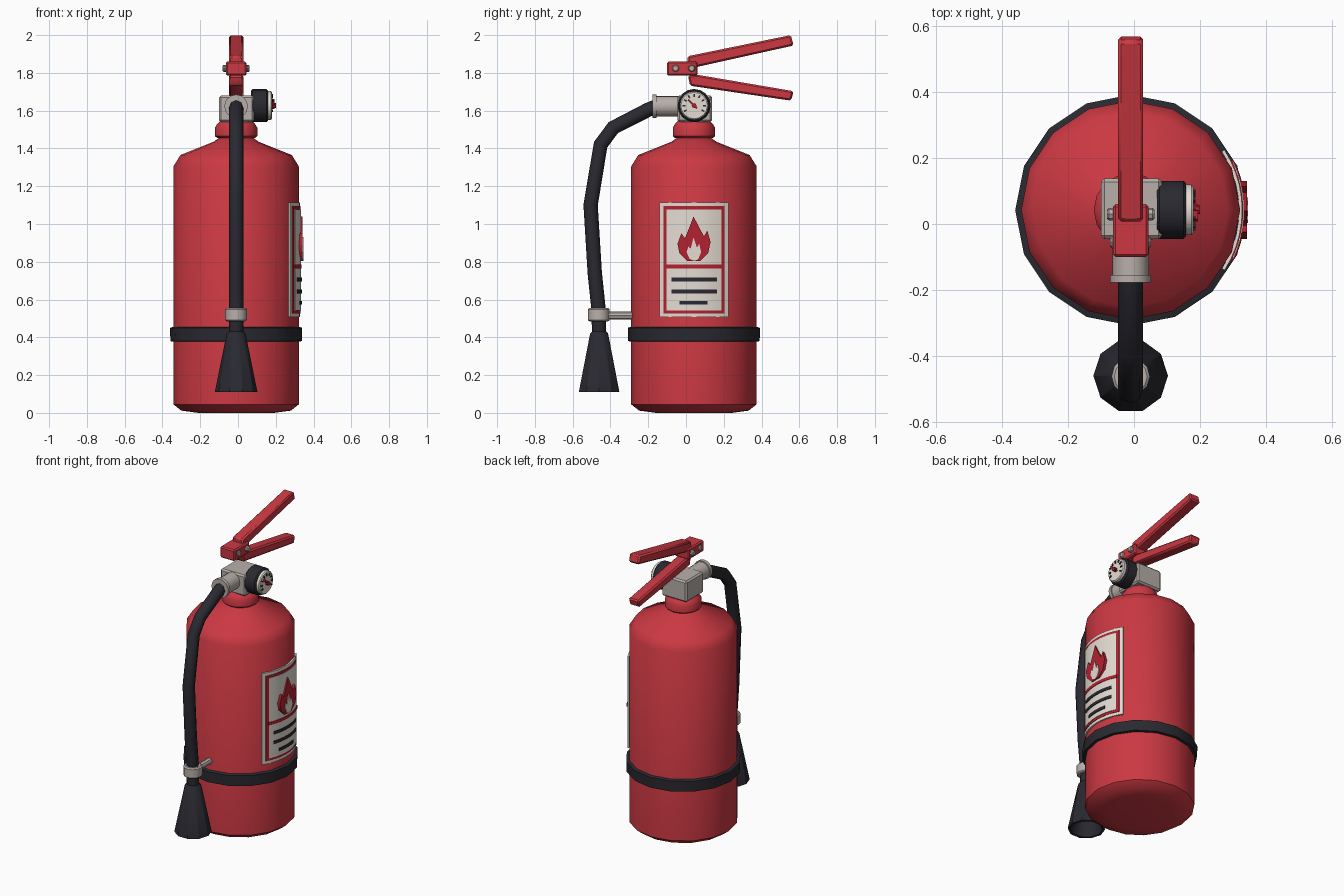
import bpy, bmesh, math

if "Cube" in bpy.data.objects:
    bpy.data.objects.remove(bpy.data.objects["Cube"])

CX, CY = -0.01, 0.042   # axis of the tank


def material(name, rgb):
    m = bpy.data.materials.new(name)
    m.diffuse_color = (*rgb, 1)
    m.use_nodes = True
    m.node_tree.nodes["Principled BSDF"].inputs["Base Color"].default_value = m.diffuse_color
    return m


RED = material("red_paint", (0.60, 0.04, 0.055))
DARK_RED = material("print_red", (0.45, 0.015, 0.03))
BLACK = material("black_rubber", (0.022, 0.022, 0.03))
METAL = material("warm_metal", (0.48, 0.43, 0.40))
CREAM = material("cream", (0.78, 0.72, 0.65))


def finish(name, bm, mat, bevel=0, angle=35):
    bmesh.ops.remove_doubles(bm, verts=bm.verts, dist=1e-5)
    bmesh.ops.recalc_face_normals(bm, faces=bm.faces)
    if bevel:
        bmesh.ops.bevel(bm, geom=bm.edges[:], offset=bevel, segments=1, affect='EDGES')
    me = bpy.data.meshes.new(name)
    bm.to_mesh(me)
    bm.free()
    me.materials.append(mat)
    ob = bpy.data.objects.new(name, me)
    bpy.context.collection.objects.link(ob)
    bpy.ops.object.select_all(action='DESELECT')
    ob.select_set(True)
    bpy.context.view_layer.objects.active = ob
    bpy.ops.object.shade_smooth_by_angle(angle=math.radians(angle))
    return ob


def lathe(name, profile, mat, origin, sides=16, axis='z', angle=35):
    """Spin (radius, height) pairs about an axis through origin; ends are closed."""
    bm = bmesh.new()
    pts = [(0, profile[0][1])] + list(profile) + [(0, profile[-1][1])]
    rings = []
    for r, h in pts:
        ring = []
        for i in range(sides):
            a = 2 * math.pi * i / sides
            c, s = r * math.cos(a), r * math.sin(a)
            p = {'z': (c, s, h), 'x': (h, c, s), 'y': (c, h, s)}[axis]
            ring.append(bm.verts.new([o + q for o, q in zip(origin, p)]))
        rings.append(ring)
    for a, b in zip(rings, rings[1:]):
        for i in range(sides):
            j = (i + 1) % sides
            bm.faces.new((a[i], a[j], b[j], b[i]))
    return finish(name, bm, mat, angle=angle)


def prism(name, outline, x0, x1, mat, bevel=0):
    """Extrude a (y, z) outline from x0 to x1."""
    bm = bmesh.new()
    a = [bm.verts.new((x0, y, z)) for y, z in outline]
    b = [bm.verts.new((x1, y, z)) for y, z in outline]
    n = len(a)
    bm.faces.new(a)
    bm.faces.new(b)
    for i in range(n):
        j = (i + 1) % n
        bm.faces.new((a[i], a[j], b[j], b[i]))
    return finish(name, bm, mat, bevel)


def rect(y0, y1, z0, z1):
    return [(y0, z0), (y1, z0), (y1, z1), (y0, z1)]


def wrap_panel(name, y0, y1, z0, z1, radius, mat, seg=10):
    """Thin panel wrapped on the right side of the tank."""
    bm = bmesh.new()
    t0, t1 = (math.asin((y - CY) / radius) for y in (y0, y1))
    cols = []
    for i in range(seg + 1):
        t = t0 + (t1 - t0) * i / seg
        cols.append([bm.verts.new((CX + r * math.cos(t), CY + r * math.sin(t), z))
                     for r, z in ((radius, z0), (radius, z1),
                                  (radius - .01, z1), (radius - .01, z0))])
    for a, b in zip(cols, cols[1:]):
        for k in range(4):
            m = (k + 1) % 4
            bm.faces.new((a[k], b[k], b[m], a[m]))
    bm.faces.new(cols[0])
    bm.faces.new(cols[-1])
    return finish(name, bm, mat)


# Tank, collar and rubber band
lathe("tank", [(.20, 0), (.29, .012), (.332, .045), (.332, 1.305), (.295, 1.365),
               (.12, 1.435), (.085, 1.46)], RED, (CX, CY, 0), angle=40)
lathe("collar", [(.10, 1.455), (.112, 1.465), (.112, 1.51), (.10, 1.53), (.08, 1.55)],
      RED, (CX, CY, 0))
lathe("band", [(.32, .375), (.348, .38), (.350, .45), (.32, .46)], BLACK, (CX, CY, 0))

# Valve block and hose outlet
prism("valve_block", rect(-.045, .138, 1.54, 1.68), -.10, .085, METAL, .01)
lathe("outlet", [(.055, -.03), (.055, -.155), (.062, -.155), (.062, -.177)],
      METAL, (CX, 0, 1.623), 16, 'y')

# Pressure gauge with dial, ticks and needle
G = (0, .043, 1.627)
lathe("gauge_body", [(.08, .07), (.088, .078), (.088, .15), (.08, .158)], BLACK, G, 16, 'x')
lathe("gauge_dial", [(.076, .15), (.076, .174), (.07, .18)], CREAM, G, 16, 'x')


def dial_bar(name, deg, r0, r1, w, x1, mat):
    a = math.radians(deg)
    c, s = math.cos(a), math.sin(a)
    prism(name, [(G[1] + r * c - q * s, G[2] + r * s + q * c)
                 for r, q in ((r0, -w), (r1, -w), (r1, w), (r0, w))], .178, x1, mat)


for i in range(9):
    dial_bar(f"gauge_tick_{i + 1}", -30 + 30 * i, .046, .062, .004, .186, BLACK)
dial_bar("gauge_needle", 135, -.02, .045, .005, .194, DARK_RED)
lathe("gauge_hub", [(.013, .178), (.013, .2)], DARK_RED, G, 8, 'x')

# Handle bracket, levers and pins
prism("bracket", rect(-.10, .06, 1.785, 1.86), CX - .054, CX + .054, RED, .008)
prism("upper_lever", [(.008, 1.888), (.555, 2.0), (.57, 1.945), (.06, 1.832), (.01, 1.82)],
      CX - .038, CX + .038, RED, .009)
prism("lower_lever", [(.01, 1.785), (.06, 1.79), (.57, 1.703), (.556, 1.653), (.022, 1.732)],
      CX - .038, CX + .038, RED, .009)
for name, y, half in (("front_pin", -.055, .062), ("rear_pin", .03, .072)):
    lathe(name, [(.014, -half), (.019, -half + .006), (.019, half - .006), (.014, half)],
          METAL, (CX, y, 1.824), 8, 'x')

# Hose
cu = bpy.data.curves.new("hose", 'CURVE')
cu.dimensions = '3D'
cu.bevel_depth = .038
cu.bevel_resolution = 2
cu.use_fill_caps = True
path = [(-.15, 1.625), (-.20, 1.605), (-.385, 1.51), (-.452, 1.42), (-.505, 1.10),
        (-.483, .74), (-.462, .54), (-.46, .40)]
sp = cu.splines.new('POLY')
sp.points.add(len(path) - 1)
for p, (y, z) in zip(sp.points, path):
    p.co = (CX, y, z, 1)
cu.materials.append(BLACK)
hose = bpy.data.objects.new("hose", cu)
bpy.context.collection.objects.link(hose)

# Discharge horn with a hollow mouth, hose clip and its arm
lathe("horn", [(.04, .43), (.05, .42), (.113, .11), (.098, .11), (.05, .30)],
      BLACK, (CX, -.46, 0), 10)
lathe("hose_clip", [(.05, .485), (.058, .492), (.058, .548), (.05, .555)],
      METAL, (CX, -.462, 0), 12)
lathe("clip_arm", [(.021, -.42), (.021, -.27)], METAL, (CX, 0, .515), 8, 'y')

# Label: border, frame, field and printed bars
wrap_panel("label_border", -.14, .225, .507, 1.115, .338, CREAM)
wrap_panel("label_frame", -.12, .205, .527, 1.095, .341, DARK_RED)
wrap_panel("label_field", -.103, .188, .543, 1.078, .344, CREAM)
wrap_panel("label_divider", -.11, .195, .765, .785, .347, DARK_RED)
for i, (y0, y1, z) in enumerate(((-.077, .163, .706), (-.077, .163, .642), (-.035, .115, .583))):
    wrap_panel(f"label_line_{i + 1}", y0, y1, z - .01, z + .01, .348, BLACK)

# Flame symbol
flame = [(.04, 1.04), (.068, .985), (.095, .935), (.113, .965), (.13, .905), (.117, .845),
         (.075, .803), (.008, .803), (-.035, .845), (-.045, .895), (-.025, .95),
         (-.005, .925), (.017, .98)]
core = [(.04, .93), (.058, .875), (.07, .895), (.08, .85), (.065, .815), (.045, .803),
        (.02, .815), (.003, .85), (.012, .88), (.025, .87)]
prism("flame", flame, .318, .342, DARK_RED)
prism("flame_core", core, .335, .346, CREAM)
